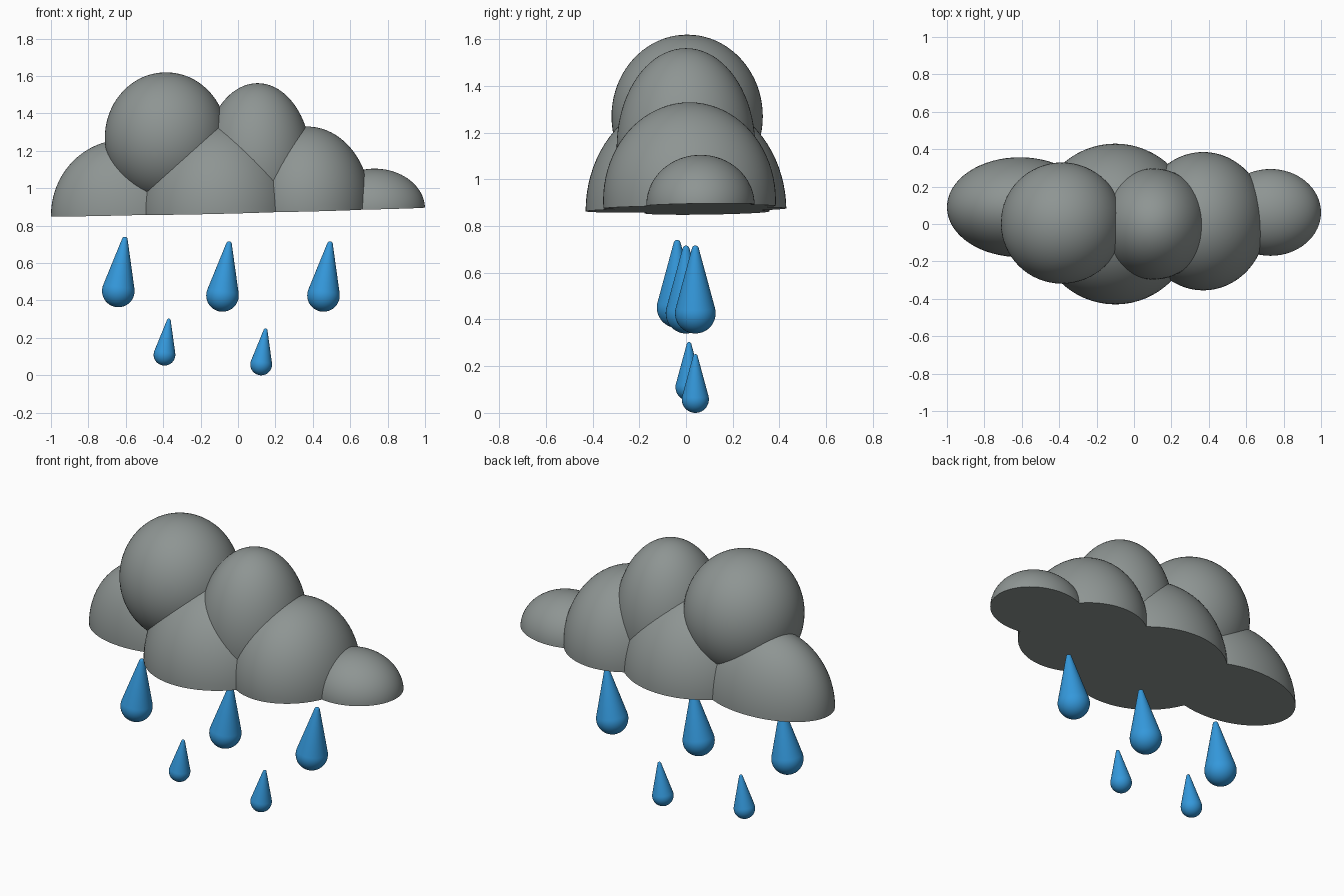
import bpy, bmesh, math
from mathutils import Matrix, Vector

if "Cube" in bpy.data.objects:
    bpy.data.objects.remove(bpy.data.objects["Cube"])


def material(name, rgb):
    m = bpy.data.materials.new(name)
    m.diffuse_color = (*rgb, 1.0)
    m.use_nodes = True
    m.node_tree.nodes["Principled BSDF"].inputs["Base Color"].default_value = m.diffuse_color
    return m


GREY = material("storm_grey", (0.271, 0.300, 0.292))
BLUE = material("rain_blue", (0.034, 0.314, 0.708))


def add_object(name, bm, mat):
    bmesh.ops.recalc_face_normals(bm, faces=bm.faces[:])
    me = bpy.data.meshes.new(name)
    bm.to_mesh(me)
    bm.free()
    me.materials.append(mat)
    ob = bpy.data.objects.new(name, me)
    bpy.context.collection.objects.link(ob)
    bpy.ops.object.select_all(action='DESELECT')
    ob.select_set(True)
    bpy.context.view_layer.objects.active = ob
    bpy.ops.object.shade_smooth_by_angle(angle=math.radians(35))
    return ob


# Cloud puffs: ellipsoids sliced flat by one slightly tilted base plane
BASE_POINT = Vector((0, 0, 0.872))
BASE_NORMAL = Vector((-0.024, -0.015, 1)).normalized()


def puff(name, centre, radii):
    bm = bmesh.new()
    bmesh.ops.create_uvsphere(
        bm, u_segments=64, v_segments=40, radius=1,
        matrix=Matrix.Translation(centre) @ Matrix.Diagonal((*radii, 1)))
    bmesh.ops.bisect_plane(
        bm, geom=bm.verts[:] + bm.edges[:] + bm.faces[:], dist=1e-5,
        plane_co=BASE_POINT, plane_no=BASE_NORMAL, clear_inner=True)
    rim = [e for e in bm.edges if e.is_boundary]
    if rim:
        bmesh.ops.contextual_create(bm, geom=rim)
    add_object(name, bm, GREY)


puff("cloud_left_puff", (-0.61, 0.09, 0.855), (0.39, 0.267, 0.405))
puff("cloud_tall_puff", (-0.385, 0.005, 1.27), (0.327, 0.324, 0.35))
puff("cloud_middle_puff", (-0.10, 0.0, 0.865), (0.425, 0.43, 0.49))
puff("cloud_upper_right_puff", (0.105, 0.0, 1.135), (0.288, 0.297, 0.427))
puff("cloud_right_puff", (0.37, 0.015, 0.91), (0.338, 0.37, 0.42))
puff("cloud_right_end_puff", (0.73, 0.062, 0.89), (0.27, 0.232, 0.215))


# Raindrops: lathed ball with a tangent cone and a small round tip
def raindrop(name, centre, scale):
    big, small, length = 0.087, 0.015, 0.277
    a = math.asin((big - small) / length)   # tangent height angle
    steps = 14
    profile = []
    for i in range(steps + 1):              # ball, bottom to tangent
        t = -math.pi / 2 + (a + math.pi / 2) * i / steps
        profile.append((big * math.cos(t), big * math.sin(t)))
    for i in range(7):                      # tip, tangent to top
        t = a + (math.pi / 2 - a) * i / 6
        profile.append((small * math.cos(t), length + small * math.sin(t)))
    bm = bmesh.new()
    verts = [bm.verts.new((r, 0, z)) for r, z in profile]
    edges = [bm.edges.new(p) for p in zip(verts, verts[1:])]
    bmesh.ops.spin(bm, geom=verts + edges, cent=(0, 0, 0), axis=(0, 0, 1),
                   angle=math.tau, steps=40, use_duplicate=False)
    bmesh.ops.remove_doubles(bm, verts=bm.verts[:], dist=1e-5)
    bm.transform(Matrix.Translation(centre)
                 @ Matrix.Rotation(math.radians(7.2), 4, 'Y')
                 @ Matrix.Scale(scale, 4))
    add_object(name, bm, BLUE)


DROPS = [
    ((-0.64, -0.038, 0.451), 1.0),
    ((-0.083, 0.0, 0.427), 1.0),
    ((0.457, 0.040, 0.427), 1.0),
    ((-0.393, 0.013, 0.110), 0.667),
    ((0.124, 0.040, 0.058), 0.667),
]
for i, (centre, scale) in enumerate(DROPS, 1):
    raindrop(f"raindrop_{i}", centre, scale)
